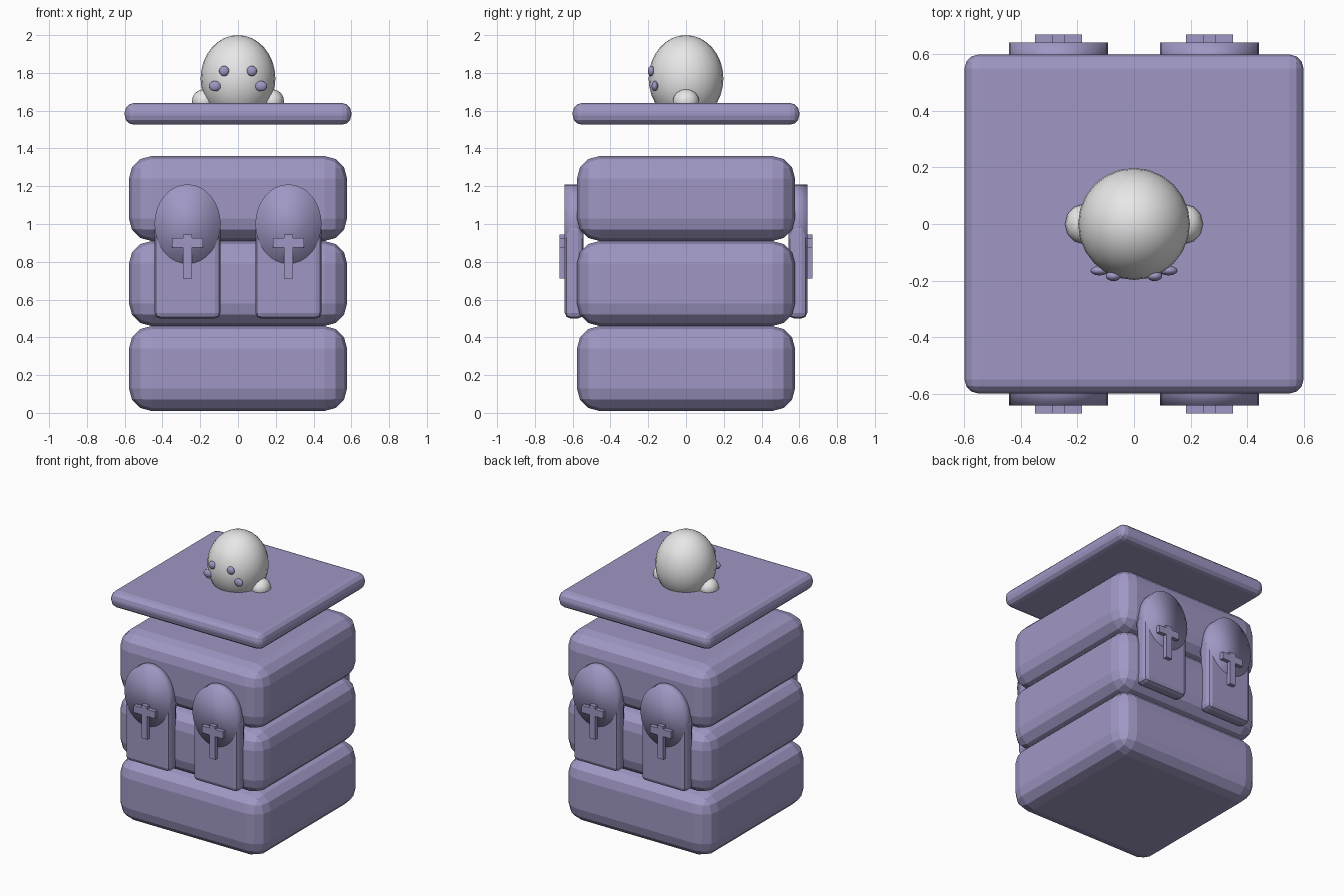
import bpy, math

if "Cube" in bpy.data.objects:
    bpy.data.objects.remove(bpy.data.objects["Cube"])


def material(name, rgb):
    m = bpy.data.materials.new(name)
    m.diffuse_color = (*rgb, 1)
    m.use_nodes = True
    m.node_tree.nodes["Principled BSDF"].inputs["Base Color"].default_value = m.diffuse_color
    return m


PURPLE = material("muted purple", (0.35, 0.31, 0.55))
GREY = material("light grey", (0.8, 0.8, 0.8))


def finish(name, mat):
    o = bpy.context.object
    o.name = name
    o.data.materials.append(mat)
    return o


def box(name, loc, size, bevel=0, segments=3):
    bpy.ops.mesh.primitive_cube_add(size=1, location=loc)
    o = finish(name, PURPLE)
    o.scale = size
    bpy.ops.object.transform_apply(location=False, rotation=False, scale=True)
    if bevel:
        b = o.modifiers.new("rounded edges", 'BEVEL')
        b.width, b.segments = bevel, segments
    return o


def ball(name, loc, radii, mat, segs=16, rings=10):
    bpy.ops.mesh.primitive_uv_sphere_add(segments=segs, ring_count=rings, radius=1, location=loc)
    o = finish(name, mat)
    o.scale = radii
    bpy.ops.object.shade_smooth()
    return o


# stacked body blocks
for i in range(3):
    box(f"body_block_{i + 1}", (0, 0, 0.235 + 0.45 * i), (1.155, 1.155, 0.45), 0.12)

# floating top slab
box("top_slab", (0, 0, 1.583), (1.2, 1.2, 0.115), 0.05)

# round-topped slabs with raised crosses, two on the front and two on the back
for face, s in (("front", -1), ("back", 1)):
    for side, x in (("left", -0.267), ("right", 0.267)):
        tag = f"{face}_{side}"
        box(f"headstone_{tag}", (x, s * 0.592, 0.75), (0.35, 0.1, 0.5), 0.03, 2)
        bpy.ops.mesh.primitive_cylinder_add(vertices=32, radius=0.175, depth=0.1,
                                            location=(x, s * 0.593, 1.0),
                                            rotation=(math.pi / 2, 0, 0))
        dome = finish(f"headstone_arch_{tag}", PURPLE)
        dome.scale = (1, 1.2, 1)
        bpy.ops.object.shade_smooth()
        box(f"cross_upright_{tag}", (x, s * 0.645, 0.828), (0.046, 0.05, 0.235))
        box(f"cross_bar_{tag}", (x, s * 0.645, 0.9), (0.165, 0.05, 0.05))

# rounded creature on the slab
ball("head", (0, 0, 1.77), (0.198, 0.198, 0.23), GREY, 24, 16)
for side, s in (("left", -1), ("right", 1)):
    ball(f"foot_{side}", (s * 0.18, 0, 1.65), (0.064, 0.07, 0.064), GREY, 12, 8)
    ball(f"upper_eye_{side}", (s * 0.073, -0.184, 1.81), (0.027, 0.018, 0.027), PURPLE)
    ball(f"lower_eye_{side}", (s * 0.122, -0.165, 1.73), (0.032, 0.017, 0.027), PURPLE)
